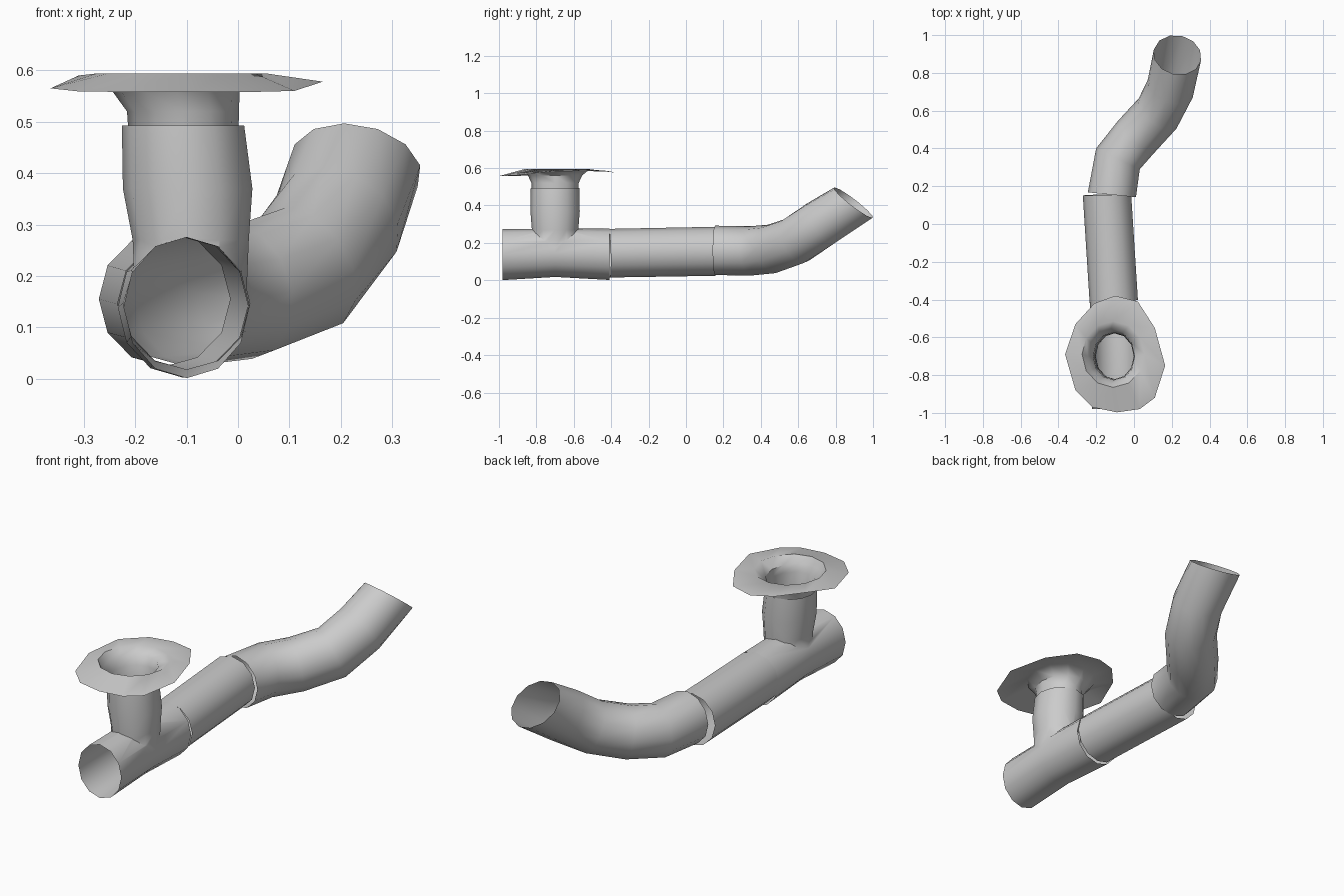
import bpy, bmesh, math
from mathutils import Vector

if "Cube" in bpy.data.objects:
    bpy.data.objects.remove(bpy.data.objects["Cube"])

N = 12


def ring(c, n, ru, rv):
    """Elliptical section around c, perpendicular to n."""
    n = Vector(n).normalized()
    if abs(n.z) > 0.95:
        u, v = Vector((1, 0, 0)), Vector((0, 1, 0))
    else:
        u = n.cross(Vector((0, 0, 1))).normalized()
        v = u.cross(n)
    return [Vector(c) + u * ru * math.cos(a) + v * rv * math.sin(a)
            for a in (2 * math.pi * i / N for i in range(N))]


def finish(me):
    me.shade_smooth()
    me.set_sharp_from_angle(angle=math.radians(50))


def loft(name, rings, caps=False):
    """Skin a list of equal rings into a tube, open unless caps is set."""
    bm = bmesh.new()
    rows = [[bm.verts.new(p) for p in r] for r in rings]
    for a, b in zip(rows, rows[1:]):
        for i in range(N):
            j = (i + 1) % N
            bm.faces.new((a[i], a[j], b[j], b[i]))
    if caps:
        bm.faces.new(rows[0])
        bm.faces.new(rows[-1])
    bmesh.ops.recalc_face_normals(bm, faces=bm.faces)
    me = bpy.data.meshes.new(name)
    bm.to_mesh(me)
    bm.free()
    finish(me)
    ob = bpy.data.objects.new(name, me)
    bpy.context.collection.objects.link(ob)
    return ob


Y, Z = (0, 1, 0), (0, 0, 1)

# Tee: main run joined with the upright branch, ends opened afterwards
tee = loft("tee_pipe", [
    ring((-0.100, -0.98, 0.138), Y, 0.122, 0.137),
    ring((-0.100, -0.70, 0.147), Y, 0.124, 0.129),
    ring((-0.107, -0.41, 0.139), Y, 0.127, 0.137)], caps=True)
branch = loft("tee_branch", [
    ring((-0.092, -0.70, 0.150), Z, 0.108, 0.120),
    ring((-0.092, -0.70, 0.270), Z, 0.113, 0.124),
    ring((-0.098, -0.70, 0.370), Z, 0.126, 0.132),
    ring((-0.107, -0.70, 0.493), Z, 0.119, 0.130)], caps=True)
mod = tee.modifiers.new("join", 'BOOLEAN')
mod.operation = 'UNION'
mod.solver = 'EXACT'
mod.object = branch
bpy.context.view_layer.update()
joined = bpy.data.meshes.new_from_object(
    tee.evaluated_get(bpy.context.evaluated_depsgraph_get()))
tee.modifiers.clear()
tee.data = joined
bpy.data.objects.remove(branch)
bm = bmesh.new()
bm.from_mesh(joined)
ends = []
for f in bm.faces:
    c = f.calc_center_median()
    if c.y < -0.979 or c.y > -0.411 or c.z > 0.492:
        ends.append(f)
bmesh.ops.delete(bm, geom=ends, context='FACES')
bm.to_mesh(joined)
bm.free()
finish(joined)

# Straight middle pipe
loft("middle_pipe", [
    ring((-0.107, -0.41, 0.145), (-0.06, 1, 0.02), 0.128, 0.130),
    ring((-0.143, 0.155, 0.155), (-0.03, 1, 0.02), 0.128, 0.131)])

# Bent outlet pipe
path = [(-0.117, 0.155, 0.160), (-0.085, 0.345, 0.157), (0.010, 0.460, 0.168),
        (0.125, 0.585, 0.212), (0.192, 0.717, 0.302), (0.230, 0.895, 0.415)]
dirs = [(0.1, 1, 0), (0.43, 0.9, 0.0), (0.67, 0.74, 0.2),
        (0.58, 0.72, 0.42), (0.30, 0.76, 0.55), (0.14, 0.60, 0.78)]
loft("bent_pipe", [ring(p, d, 0.128, 0.132) for p, d in zip(path, dirs)])

# Flange: uneven rim, raised lip, funnel and neck inside the branch
rim = [(0.165, -0.75, 0.578), (0.11, -0.55, 0.585), (0.02, -0.41, 0.58),
       (-0.10, -0.38, 0.576), (-0.21, -0.42, 0.585), (-0.31, -0.53, 0.59),
       (-0.365, -0.69, 0.565), (-0.31, -0.88, 0.559), (-0.22, -0.97, 0.558),
       (-0.09, -0.997, 0.558), (0.03, -0.98, 0.558), (0.11, -0.92, 0.560)]
loft("flange", [
    [Vector(p) for p in rim],
    ring((-0.110, -0.69, 0.594), Z, 0.165, 0.175),
    ring((-0.121, -0.70, 0.560), Z, 0.124, 0.145),
    ring((-0.107, -0.70, 0.520), Z, 0.109, 0.126),
    ring((-0.105, -0.70, 0.420), Z, 0.104, 0.122)])
